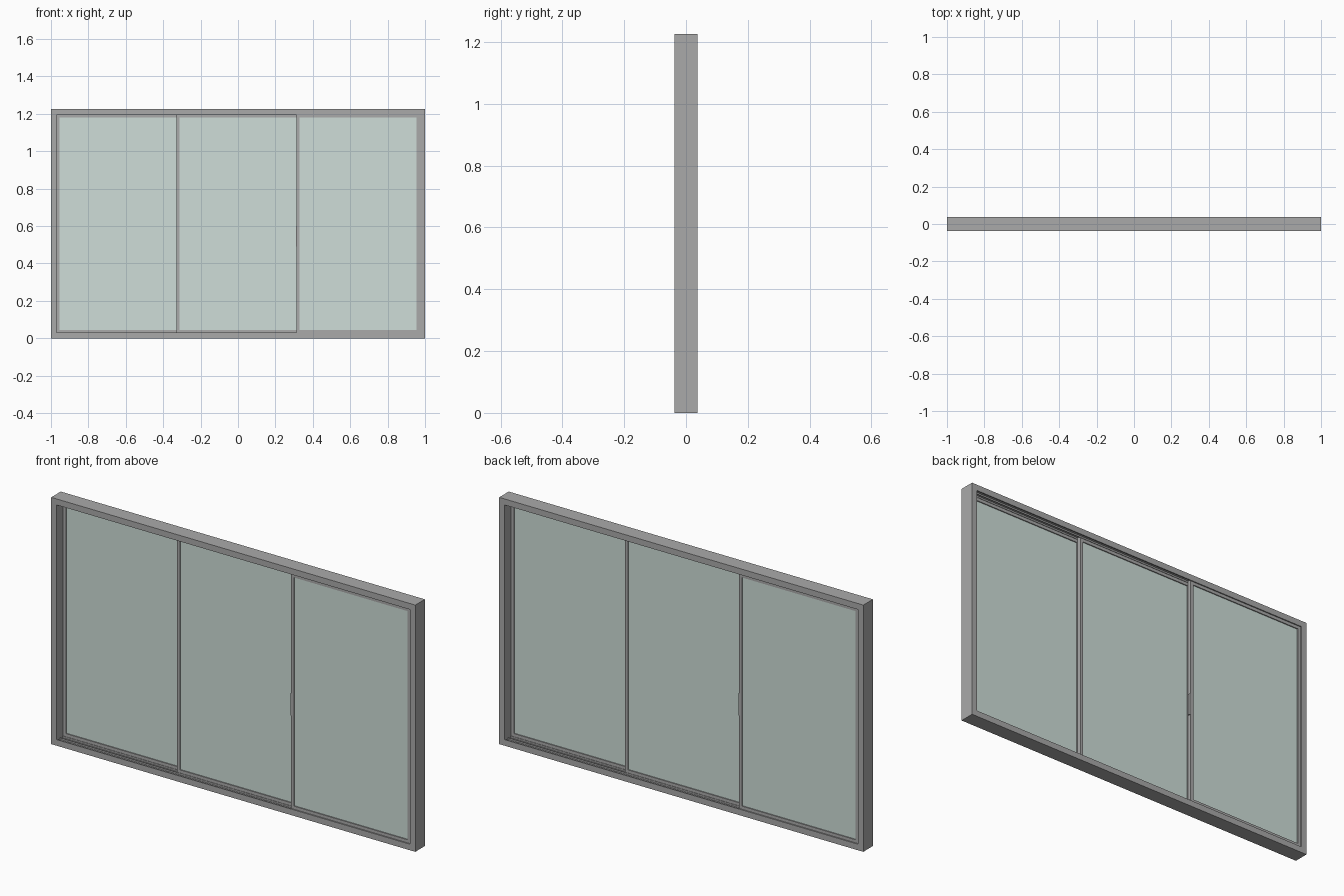
import bpy

if "Cube" in bpy.data.objects:
    bpy.data.objects.remove(bpy.data.objects["Cube"])

W, H, D = 1.0, 1.225, 0.0375      # half width, height, half depth
JAMB, FLOOR, LIP = 0.03, 0.022, 0.03
PITCH, THICK, STILE = 0.022, 0.018, 0.016


def material(name, color):
    m = bpy.data.materials.new(name)
    m.diffuse_color = color
    m.use_nodes = True
    m.node_tree.nodes["Principled BSDF"].inputs["Base Color"].default_value = m.diffuse_color
    return m


metal = material("grey_metal", (0.40, 0.40, 0.40, 1))
glass = material("tinted_glass", (0.62, 0.73, 0.69, 1))


def box(name, x, y, z, mat=metal):
    """Box from (min, max) ranges on each axis."""
    bpy.ops.mesh.primitive_cube_add(
        size=1, location=[(a + b) / 2 for a, b in (x, y, z)])
    o = bpy.context.object
    o.name = name
    o.scale = [b - a for a, b in (x, y, z)]
    bpy.ops.object.transform_apply(location=False, rotation=False, scale=True)
    o.data.materials.append(mat)
    return o


def track(name, flip):
    """Channel profile with ribs, extruded along x between the jambs."""
    pts = [(-D, 0), (-D, LIP)]
    for c in (-PITCH, 0, PITCH):
        a, b = c - 0.0098, c + 0.0098
        pts += [(a, LIP), (a, FLOOR), (b, FLOOR), (b, LIP)]
    pts += [(D, LIP), (D, 0)]
    if flip:
        pts = [(y, H - z) for y, z in reversed(pts)]
    n, w = len(pts), W - JAMB
    verts = [(s * w, y, z) for s in (-1, 1) for y, z in pts]
    faces = [(i, (i + 1) % n, n + (i + 1) % n, n + i) for i in range(n)]
    faces += [tuple(reversed(range(n))), tuple(range(n, 2 * n))]
    me = bpy.data.meshes.new(name)
    me.from_pydata(verts, [], faces)
    o = bpy.data.objects.new(name, me)
    bpy.context.collection.objects.link(o)
    me.materials.append(metal)
    # consistent outward normals
    bpy.context.view_layer.objects.active = o
    bpy.ops.object.select_all(action='DESELECT')
    o.select_set(True)
    bpy.ops.object.mode_set(mode='EDIT')
    bpy.ops.mesh.select_all(action='SELECT')
    bpy.ops.mesh.normals_make_consistent(inside=False)
    bpy.ops.object.mode_set(mode='OBJECT')


def sash(name, x0, x1, yc):
    """Sliding panel: two stiles, two rails and a pane."""
    y = (yc - THICK / 2, yc + THICK / 2)
    z0, z1 = FLOOR + 0.001, H - FLOOR - 0.001
    r0, r1 = 0.045, H - 0.045
    box(name + "_left_stile", (x0, x0 + STILE), y, (z0, z1))
    box(name + "_right_stile", (x1 - STILE, x1), y, (z0, z1))
    box(name + "_bottom_rail", (x0 + STILE, x1 - STILE), y, (z0, r0))
    box(name + "_top_rail", (x0 + STILE, x1 - STILE), y, (r1, z1))
    box(name + "_glass", (x0 + STILE, x1 - STILE),
        (yc - 0.004, yc + 0.004), (r0, r1), glass)


# outer frame
box("left_jamb", (-W, -W + JAMB), (-D, D), (0, H))
box("right_jamb", (W - JAMB, W), (-D, D), (0, H))
track("sill_track", False)
track("head_track", True)

# three staggered sliding panels
sash("left_panel", -0.97, -0.313, PITCH)
sash("centre_panel", -0.329, 0.329, 0)
sash("right_panel", 0.313, 0.97, -PITCH)

# slim edge pulls on the outer panels
for name, s in (("left_panel_pull", -1), ("right_panel_pull", 1)):
    xs = sorted((s * 0.314, s * 0.309))
    ys = sorted((-s * 0.018, -s * 0.030))
    box(name, xs, ys, (0.49, 0.60))
